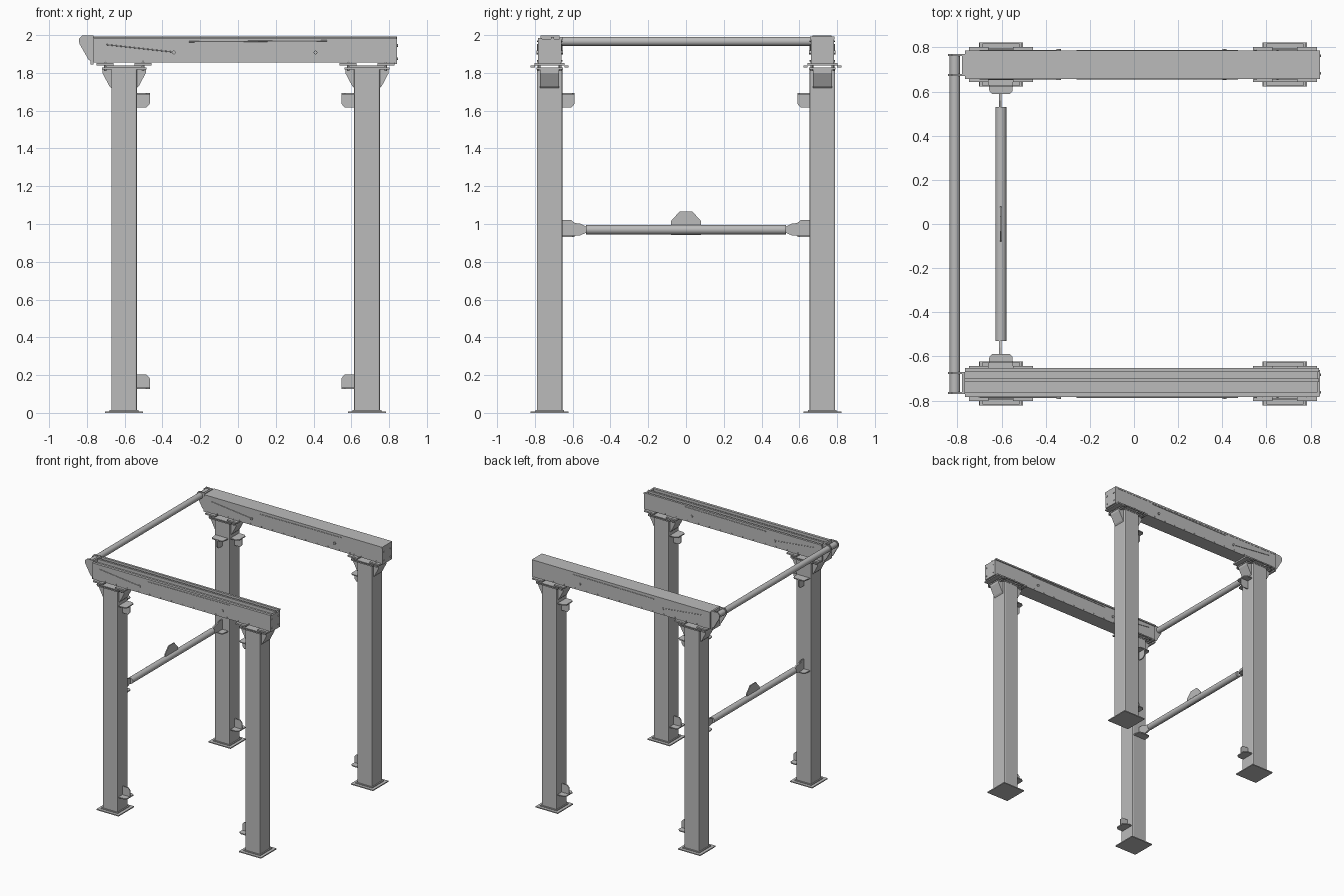
import bpy, bmesh
from mathutils import Vector

scene_cube = bpy.data.objects.get("Cube")
if scene_cube:
    bpy.data.objects.remove(scene_cube, do_unlink=True)

steel = bpy.data.materials.new("grey_steel")
steel.use_nodes = True
GREY = (0.5, 0.5, 0.5, 1)
steel.diffuse_color = GREY
steel.node_tree.nodes["Principled BSDF"].inputs["Base Color"].default_value = GREY


def finish(name, bm, bevel=0):
    bmesh.ops.recalc_face_normals(bm, faces=bm.faces)
    mesh = bpy.data.meshes.new(name)
    bm.to_mesh(mesh)
    bm.free()
    mesh.materials.append(steel)
    ob = bpy.data.objects.new(name, mesh)
    bpy.context.collection.objects.link(ob)
    if bevel:
        mod = ob.modifiers.new("rounded_edges", "BEVEL")
        mod.width, mod.segments = bevel, 2
    return ob


def prism(name, points, axis, lo, hi, bevel=0):
    """Extrude a 2D outline along one axis."""
    bm = bmesh.new()

    def place(p, h):
        c = list(p)
        c.insert("xyz".index(axis), h)
        return bm.verts.new(c)
    face = bm.faces.new([place(p, lo) for p in points])
    out = bmesh.ops.extrude_face_region(bm, geom=[face])
    move = Vector()
    move["xyz".index(axis)] = hi - lo
    bmesh.ops.translate(bm, vec=move, verts=[v for v in out["geom"] if isinstance(v, bmesh.types.BMVert)])
    return finish(name, bm, bevel)


def box(name, x, y, z, bevel=0):
    return prism(name, [(x[0], y[0]), (x[1], y[0]), (x[1], y[1]), (x[0], y[1])], "z", *z, bevel)


def rod(name, a, b, radius, sides=24):
    a, b = Vector(a), Vector(b)
    bm = bmesh.new()
    bmesh.ops.create_cone(bm, cap_ends=True, segments=sides, radius1=radius, radius2=radius,
                          depth=(b - a).length)
    turn = (b - a).to_track_quat("Z", "Y").to_matrix()
    bmesh.ops.rotate(bm, matrix=turn, verts=bm.verts)
    bmesh.ops.translate(bm, vec=(a + b) / 2, verts=bm.verts)
    ob = finish(name, bm)
    bpy.ops.object.select_all(action="DESELECT")
    ob.select_set(True)
    bpy.context.view_layer.objects.active = ob
    bpy.ops.object.shade_smooth_by_angle()


LEFT_X, RIGHT_X, ROW_Y, HALF = -0.603, 0.683, 0.722, 0.068


def column(cx, cy, toward):
    # Post, foot and cap
    box("column", (cx - HALF, cx + HALF), (cy - HALF, cy + HALF), (0.008, 1.825), 0.008)
    box("base_plate", (cx - 0.1, cx + 0.1), (cy - 0.1, cy + 0.1), (0, 0.008))
    box("base_weld", (cx - 0.076, cx + 0.076), (cy - 0.076, cy + 0.076), (0.008, 0.015))
    box("cap_plate", (cx - 0.118, cx + 0.118), (cy - 0.07, cy + 0.07), (1.818, 1.828))
    for s in (-1, 1):
        # Flared head brackets with side ribs
        flare = [(cx + s * HALF, 1.72), (cx + s * 0.078, 1.73), (cx + s * 0.115, 1.8),
                 (cx + s * 0.115, 1.82), (cx + s * HALF, 1.82)]
        prism("head_bracket", flare, "y", cy - 0.05, cy + 0.05)
        # Beam clamps and bolts
        px = cx + s * 0.1
        box("clamp_plate", (px - 0.045, px + 0.045), (cy - 0.08, cy + 0.08), (1.84, 1.852))
        for t in (-1, 1):
            rod("clamp_bolt", (px, cy + t * 0.055, 1.81), (px, cy + t * 0.055, 1.865), 0.008, 6)
        # Slotted clamp ears: a thin frame beside the beam
        ey = cy + s * 0.078
        ear = cy + s * 0.1
        ys = sorted((ey, ear))
        box("clamp_ear_edge", (cx - 0.095, cx + 0.095), sorted((ear - s * 0.006, ear)), (1.828, 1.838))
        for t in (-1, 1):
            ex = cx + t * 0.09
            box("clamp_ear_end", (ex - 0.006, ex + 0.006), ys, (1.828, 1.838))
    # Shelf brackets facing along the beam
    edge = cx + toward * HALF
    out = edge + toward * 0.068
    for plate, tip, short in ((1.69, 1.617, 1.637), (0.13, 0.203, 0.183)):
        gusset = [(edge, plate), (out, plate), (out, short), (out - toward * 0.018, tip), (edge, tip)]
        prism("shelf_gusset", gusset, "y", cy - 0.004, cy + 0.004)
        shelf = [(edge, cy - 0.055), (out - toward * 0.02, cy - 0.055), (out, cy - 0.04),
                 (out, cy + 0.04), (out - toward * 0.02, cy + 0.055), (edge, cy + 0.055)]
        prism("shelf_plate", shelf, "z", plate - 0.004, plate + 0.004)


for side in (-1, 1):
    cy = side * ROW_Y
    column(LEFT_X, cy, 1)
    column(RIGHT_X, cy, -1)

    # Brackets on the inner faces of the left columns
    inner = side * (ROW_Y - HALF)
    tip = inner - side * 0.065
    for plate, far, short in ((1.69, 1.617, 1.637), (0.935, 1.02, 1.005)):
        shelf = [(LEFT_X - 0.057, inner), (LEFT_X + 0.057, inner), (LEFT_X + 0.052, tip + side * 0.012),
                 (LEFT_X + 0.04, tip), (LEFT_X - 0.04, tip), (LEFT_X - 0.052, tip + side * 0.012)]
        prism("inner_shelf_plate", shelf, "z", plate - 0.004, plate + 0.004)
        gusset = [(inner, plate), (tip, plate), (tip, short), (tip + side * 0.018, far), (inner, far)]
        prism("inner_gusset", gusset, "x", LEFT_X - 0.004, LEFT_X + 0.004)

    # Lug joining the cross bar to its bracket
    lug = [(tip + side * 0.03, 0.935), (tip + side * 0.03, 1.008), (side * 0.56, 1.002),
           (side * 0.525, 0.985), (side * 0.525, 0.955), (side * 0.56, 0.94)]
    prism("cross_bar_lug", lug, "x", LEFT_X - 0.009, LEFT_X + 0.004)

    # Top bar end brackets
    cheek = [(-0.768, 1.86), (-0.79, 1.868), (-0.84, 1.955), (-0.842, 1.98), (-0.825, 1.998), (-0.768, 1.998)]
    for y in (0.675, 0.765):
        prism("top_bar_cheek", cheek, "y", side * y - 0.005, side * y + 0.005)
    ys = sorted((side * 0.67, side * 0.77))
    box("top_bar_back_plate", (-0.78, -0.765), ys, (1.845, 1.998))

    # Beam end plates and bolts
    box("beam_end_plate", (0.828, 0.842), (cy - 0.06, cy + 0.06), (1.848, 1.98))
    for y in (-0.04, 0.04):
        for z in (1.875, 1.945):
            rod("end_bolt", (0.838, cy + y, z), (0.847, cy + y, z), 0.007, 6)

    # Bolts and service line on both faces of the beam
    for s in (-1, 1):
        face = cy + s * 0.064
        for x in (-0.34, 0.41):
            rod("beam_bolt", (x, face - s * 0.005, 1.908), (x, face + s * 0.006, 1.908), 0.01, 12)
        for i in range(14):
            x = -0.65 + i * 0.1
            rod("rivet", (x, face - s * 0.003, 1.865), (x, face + s * 0.003, 1.865), 0.004, 8)
        rod("service_line", (-0.7, face, 1.95), (-0.34, face, 1.91), 0.003, 8)
        rod("upper_line", (-0.26, face, 1.965), (0.47, face, 1.97), 0.003, 8)

# Front beam: open channels on top
f = -ROW_Y
channel = [(f - 0.062, 1.855), (f + 0.062, 1.855), (f + 0.062, 1.978), (f + 0.07, 1.978), (f + 0.07, 1.99),
           (f + 0.052, 1.99), (f + 0.052, 1.95), (f + 0.022, 1.95), (f + 0.022, 1.99), (f + 0.006, 1.99),
           (f + 0.006, 1.965), (f - 0.04, 1.965), (f - 0.04, 1.985), (f - 0.062, 1.985)]
prism("front_beam", channel, "x", -0.766, 0.838)

# Back beam: closed box with a lipped cover
box("back_beam", (-0.766, 0.838), (ROW_Y - 0.06, ROW_Y + 0.062), (1.855, 1.985))
box("back_beam_cover", (-0.766, 0.842), (ROW_Y - 0.066, ROW_Y + 0.064), (1.978, 1.992))

# Cross tubes
rod("top_bar", (-0.811, -0.768, 1.967), (-0.811, 0.768, 1.967), 0.024)
rod("cross_bar", (LEFT_X, -0.53, 0.97), (LEFT_X, 0.53, 0.97), 0.025)
fin = [(-0.08, 0.942), (0.08, 0.942), (0.08, 1.015), (0.035, 1.065), (-0.035, 1.065), (-0.08, 1.015)]
prism("cross_bar_fin", fin, "x", LEFT_X - 0.004, LEFT_X + 0.004)
